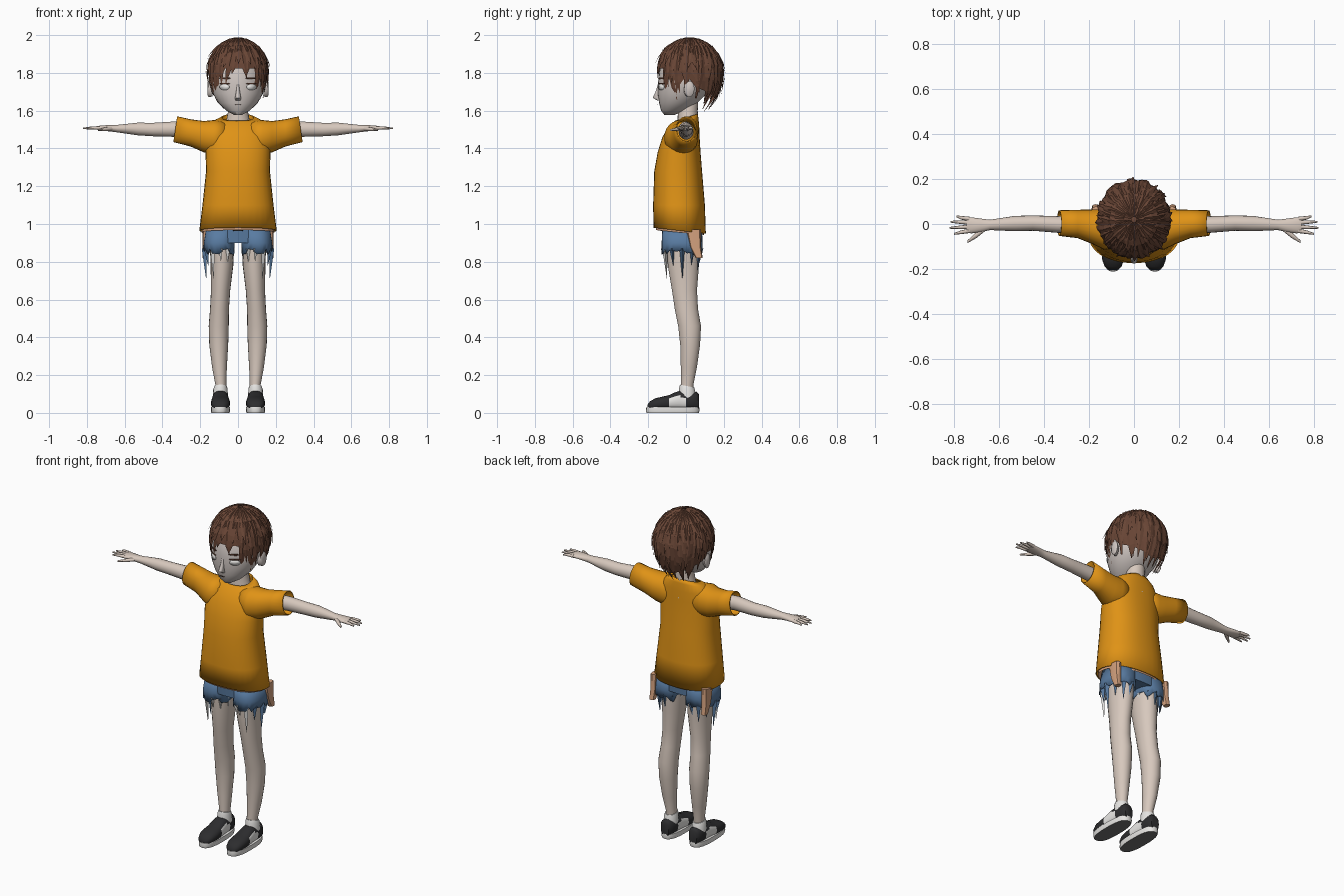
import bpy, bmesh, math, random
from mathutils import Vector

random.seed(4)
if "Cube" in bpy.data.objects:
    bpy.data.objects.remove(bpy.data.objects["Cube"])


def material(name, r, g, b):
    m = bpy.data.materials.new(name)
    m.use_nodes = True
    m.diffuse_color = (r, g, b, 1)
    bsdf = next(n for n in m.node_tree.nodes if n.type == "BSDF_PRINCIPLED")
    bsdf.inputs["Base Color"].default_value = (r, g, b, 1)
    bsdf.inputs["Roughness"].default_value = 0.8
    return m


SKIN = material("skin", 0.68, 0.58, 0.51)
FACE = material("face skin", 0.62, 0.56, 0.53)
ORANGE = material("orange cloth", 0.74, 0.29, 0.008)
HAIR = material("brown hair", 0.14, 0.06, 0.036)
DENIM = material("blue denim", 0.10, 0.20, 0.36)
LINING = material("peach lining", 0.66, 0.36, 0.21)
BLACK = material("black leather", 0.026, 0.026, 0.028)
WHITE = material("white", 0.80, 0.79, 0.77)
SOLE = material("grey sole", 0.16, 0.16, 0.16)


def finish(name, bm, mats, smooth=True, mirror=False, solid=0.0, rule=None):
    """Turn a bmesh into an object with materials, shading and modifiers."""
    bmesh.ops.recalc_face_normals(bm, faces=bm.faces)
    for f in bm.faces:
        f.smooth = smooth
        if rule:
            f.material_index = rule(f.calc_center_median(), f.normal)
    me = bpy.data.meshes.new(name)
    bm.to_mesh(me)
    bm.free()
    for m in mats:
        me.materials.append(m)
    if smooth:
        me.set_sharp_from_angle(angle=math.radians(50))
    ob = bpy.data.objects.new(name, me)
    bpy.context.scene.collection.objects.link(ob)
    if solid:
        ob.modifiers.new("thickness", "SOLIDIFY").thickness = solid
    if mirror:
        ob.modifiers.new("mirror", "MIRROR")
    return ob


def loft(bm, axis, rings, n=20, power=2.0, caps=True, jag=0.0):
    """Skin rings of (centre, radius u, radius v, slope) set across an axis."""
    a = "xyz".index(axis)
    u, v = [i for i in range(3) if i != a]
    rows = []
    for k, (c, ru, rv, *slope) in enumerate(rings):
        row = []
        for i in range(n):
            t = 2 * math.pi * i / n
            cu, sv = math.cos(t), math.sin(t)
            p = Vector(c)
            du = ru * math.copysign(abs(cu) ** (2 / power), cu)
            dv = rv * math.copysign(abs(sv) ** (2 / power), sv)
            p[u] += du
            p[v] += dv
            p[a] += slope[0] * dv if slope else 0
            if jag and k == 0:
                p[a] += random.uniform(-jag, jag)
            row.append(bm.verts.new(p))
        rows.append(row)
    for r, s in zip(rows, rows[1:]):
        for i in range(n):
            j = (i + 1) % n
            bm.faces.new((r[i], r[j], s[j], s[i]))
    if caps:
        bm.faces.new(rows[0])
        bm.faces.new(rows[-1])
    return bm


def upright(z, rx, front, back, slope=0.0):
    """Horizontal ring given by its half width and its front and back."""
    return ((0, (front + back) / 2, z), rx, (back - front) / 2, slope)


# Head, nose, ears and neck
head = [upright(1.578, .022, -.115, -.06), upright(1.60, .062, -.132, 0), upright(1.64, .104, -.142, .06),
        upright(1.69, .132, -.15, .11), upright(1.75, .146, -.148, .14), upright(1.82, .142, -.14, .15),
        upright(1.89, .11, -.10, .12), upright(1.94, .05, -.04, .06)]
finish("head", loft(bmesh.new(), "z", head, 28), [FACE])
nose = [((0, -.145, 1.655), .014, .010), ((0, -.157, 1.668), .016, .020), ((0, -.150, 1.70), .010, .012),
        ((0, -.143, 1.74), .006, .006)]
finish("nose", loft(bmesh.new(), "z", nose, 10), [FACE])
ear = [((.135, .01, 1.71), .022, .036), ((.155, .018, 1.715), .027, .044), ((.162, .02, 1.715), .018, .034)]
finish("ears", loft(bmesh.new(), "x", ear, 14), [FACE], mirror=True)
neck = [((0, .012, 1.47), .09, .06), ((0, .01, 1.54), .064, .056), ((0, .01, 1.60), .052, .052),
        ((0, .015, 1.68), .05, .052)]
finish("neck", loft(bmesh.new(), "z", neck), [SKIN])


def face_patch(name, mat, cx, cz, rx, rz, mirror=True):
    """Thin oval plate laid on the curve of the face."""
    bm = bmesh.new()

    def on_face(x, z):
        return bm.verts.new((x, -.004 - .146 * math.sqrt(1 - (x / .146) ** 2) - .004, z))
    rim = [on_face(cx + rx * math.cos(i * math.pi / 8), cz + rz * math.sin(i * math.pi / 8)) for i in range(16)]
    mid = on_face(cx, cz)
    for i in range(16):
        bm.faces.new((mid, rim[i], rim[(i + 1) % 16]))
    finish(name, bm, [mat], mirror=mirror, solid=.003)


face_patch("eyes", WHITE, .072, 1.725, .026, .016)
face_patch("lashes", HAIR, .072, 1.743, .028, .003)
face_patch("eyebrows", HAIR, .07, 1.772, .030, .004)
face_patch("mouth", HAIR, 0, 1.632, .016, .0015, False)


# Hair: a cap with layers of pointed locks
def hair_reach(a):
    """Polar angle in degrees where the hair ends at azimuth a, front is 0."""
    a = abs((a + math.pi) % (2 * math.pi) - math.pi)
    if a < .75:
        return 96
    if a < 1.3:
        return 122
    return 112 if a < 1.75 else 122 + 22 * (a - 1.75) / 1.4


def hair_point(a, t, lift=1.0):
    rz = .175 if t < math.pi / 2 else .235
    return Vector((.158 * lift * math.sin(t) * math.sin(a),
                   .02 - .172 * lift * math.sin(t) * math.cos(a), 1.80 + rz * lift * math.cos(t)))


bm = bmesh.new()
steps = 32
rows = [[bm.verts.new(hair_point(2 * math.pi * i / steps,
                                 math.radians(hair_reach(2 * math.pi * i / steps) - 14) * (k + .05) / 9, .985))
         for i in range(steps)] for k in range(10)]
for r, s in zip(rows, rows[1:]):
    for i in range(steps):
        bm.faces.new((r[i], s[i], s[(i + 1) % steps], r[(i + 1) % steps]))
bm.faces.new(rows[0])
finish("hair_cap", bm, [HAIR], smooth=False)


def lock(bm, a, start, end, width, flare):
    """Three-sided blade that follows the scalp and ends in a point."""
    drift = random.uniform(-.25, .25)
    last = None
    for k in range(6):
        f = k / 5
        t = math.radians(start + (end - start) * f)
        b = a + drift * f * f
        lift = 1.0 + flare * f ** 2
        p = hair_point(b, t, lift)
        side = Vector((math.cos(b), math.sin(b), 0)) * width * (1 - .95 * f ** 2.2)
        out = (p - Vector((0, .02, 1.8))).normalized() * .014 * (1 - f)
        tri = [bm.verts.new(q) for q in (p - side, p + out, p + side)]
        if last:
            for i in range(3):
                j = (i + 1) % 3
                bm.faces.new((last[i], last[j], tri[j], tri[i]))
        last = tri
    bm.faces.new(last)


bm = bmesh.new()
for count, start, shorten, width, flare in ((34, 40, -2, .027, .03), (26, 15, 22, .028, .09), (16, 6, 48, .024, .12)):
    for i in range(count):
        a = 2 * math.pi * (i + random.uniform(-.3, .3)) / count
        lock(bm, a, start, hair_reach(a) - shorten + random.uniform(-9, 9), width, flare * random.uniform(.4, 1.2))
for i in range(7):      # stray tufts at the crown
    lock(bm, i * .9 + .4, 4, random.uniform(30, 45), .018, .08)
finish("hair_locks", bm, [HAIR], smooth=False)

# Shirt body, sleeves and lining
shirt = [upright(.965, .205, -.172, .105, -.11), upright(1.10, .188, -.174, .10), upright(1.28, .169, -.168, .085),
         upright(1.38, .172, -.150, .077), upright(1.46, .168, -.125, .072), upright(1.515, .15, -.092, .070),
         upright(1.55, .122, -.066, .066, .15), upright(1.565, .085, -.058, .062, .3)]
finish("shirt_body", loft(bmesh.new(), "z", shirt, 32, 2.3, False), [ORANGE], solid=.006)
sleeve = [((.06, -.02, 1.46), .08, .085), ((.13, -.025, 1.458), .090, .092), ((.18, -.013, 1.462), .078, .083),
          ((.25, .0, 1.482), .063, .072), ((.332, .004, 1.502), .057, .068, -.15)]
finish("sleeves", loft(bmesh.new(), "x", sleeve, 24, 2.1, False), [ORANGE], mirror=True, solid=.006)
lining = [upright(.955, .192, -.16, .094, -.10), upright(1.03, .188, -.16, .094)]
finish("shirt_lining", loft(bmesh.new(), "z", lining, 32, 2.3, False), [LINING])

# Arms and hands
arm = [((.20, 0, 1.49), .04, .043), ((.34, -.002, 1.502), .037, .041), ((.45, .004, 1.50), .034, .036),
       ((.53, .002, 1.503), .034, .034), ((.64, -.004, 1.505), .023, .020), ((.68, -.006, 1.507), .030, .017),
       ((.725, -.006, 1.508), .036, .014), ((.745, -.004, 1.508), .032, .010)]
finish("arms", loft(bmesh.new(), "x", arm, 18), [SKIN], mirror=True)
bm = bmesh.new()
for y, spread, tip in ((-.030, -.014, .80), (-.012, -.005, .82), (.006, .004, .815), (.022, .012, .79)):
    loft(bm, "x", [((.73, y, 1.508), .010, .010), ((.77, y + spread / 2, 1.509), .008, .008),
                   ((tip, y + spread, 1.506), .004, .004)], 8)
loft(bm, "x", [((.665, -.018, 1.505), .016, .012), ((.70, -.048, 1.502), .014, .010),
               ((.74, -.079, 1.498), .006, .005)], 8)
finish("fingers", bm, [SKIN], mirror=True)

# Shorts with a torn hem
bm = loft(bmesh.new(), "z", [upright(.90, .165, -.118, .08), upright(1.02, .165, -.125, .085)], 28, 2.5)
finish("shorts_hips", bm, [DENIM])
short_leg = [((.10, -.021, .852), .082, .108), ((.10, -.021, .90), .081, .108), ((.09, -.02, .98), .078, .105)]
finish("shorts_legs", loft(bmesh.new(), "z", short_leg, 32, 2.4, False, .018), [DENIM], mirror=True, solid=.005)
bm = bmesh.new()
for i in range(11):
    t = 2 * math.pi * i / 11
    x, y = .10 + .076 * math.cos(t), -.021 + .100 * math.sin(t)
    drop = random.uniform(.05, .15)
    loft(bm, "z", [((x, y, .87), .016, .016), ((x * .9 + .01, y * .9, .86 - drop), .001, .001)], 3)
finish("torn_threads", bm, [WHITE, DENIM], False, True, rule=lambda c, n: int(c.y > .02 or c.x > .16))
flap = [((.172, .07, .82), .016, .018), ((.17, .05, .88), .018, .03), ((.168, .04, .97), .02, .04)]
finish("pocket_flaps", loft(bmesh.new(), "z", flap, 8, 3), [LINING], mirror=True)
bm = loft(bmesh.new(), "z", [((0, -.128, .962), .026, .008), ((0, -.13, .995), .03, .008)], 8, 4)
finish("belt_knot", bm, [BLACK])

# Legs
leg = [((.093, .005, .09), .030, .034), ((.091, .006, .15), .029, .034), ((.098, .015, .24), .039, .043),
       ((.102, .022, .36), .050, .053), ((.102, .019, .46), .053, .061), ((.098, .002, .55), .050, .062),
       ((.092, -.008, .65), .051, .067), ((.085, -.014, .78), .060, .083), ((.084, -.015, .92), .066, .088)]
finish("legs", loft(bmesh.new(), "z", leg, 22), [SKIN], mirror=True)

# Shoes and socks
finish("socks", loft(bmesh.new(), "z", [((.093, .008, .08), .040, .046), ((.093, .006, .125), .038, .043, -.2),
                                        ((.092, .006, .142), .033, .038, -.2)], 18), [WHITE], mirror=True)
sole = [((.093, -.07, 0), .048, .138), ((.093, -.07, .012), .051, .142), ((.093, -.07, .03), .050, .140)]
finish("shoe_soles", loft(bmesh.new(), "z", sole, 28, 2.6), [WHITE, SOLE], mirror=True,
       rule=lambda c, n: int(n.z < -.5))
upper = [(-.205, .018, .042), (-.19, .037, .062), (-.16, .048, .078), (-.12, .051, .087), (-.09, .049, .094),
         (-.06, .047, .108), (-.03, .044, .118), (.0, .042, .112), (.03, .041, .110), (.055, .036, .112), (.068, .026, .10)]
rings = [((.093, y, .015 + (top - .015) / 2), rx, (top - .015) / 2) for y, rx, top in upper]
finish("shoe_uppers", loft(bmesh.new(), "y", rings, 24, 2.3), [BLACK, WHITE], mirror=True,
       rule=lambda c, n: int(-.10 < c.y < -.0 and .02 < c.z < .085 and abs(n.x) > .4))
